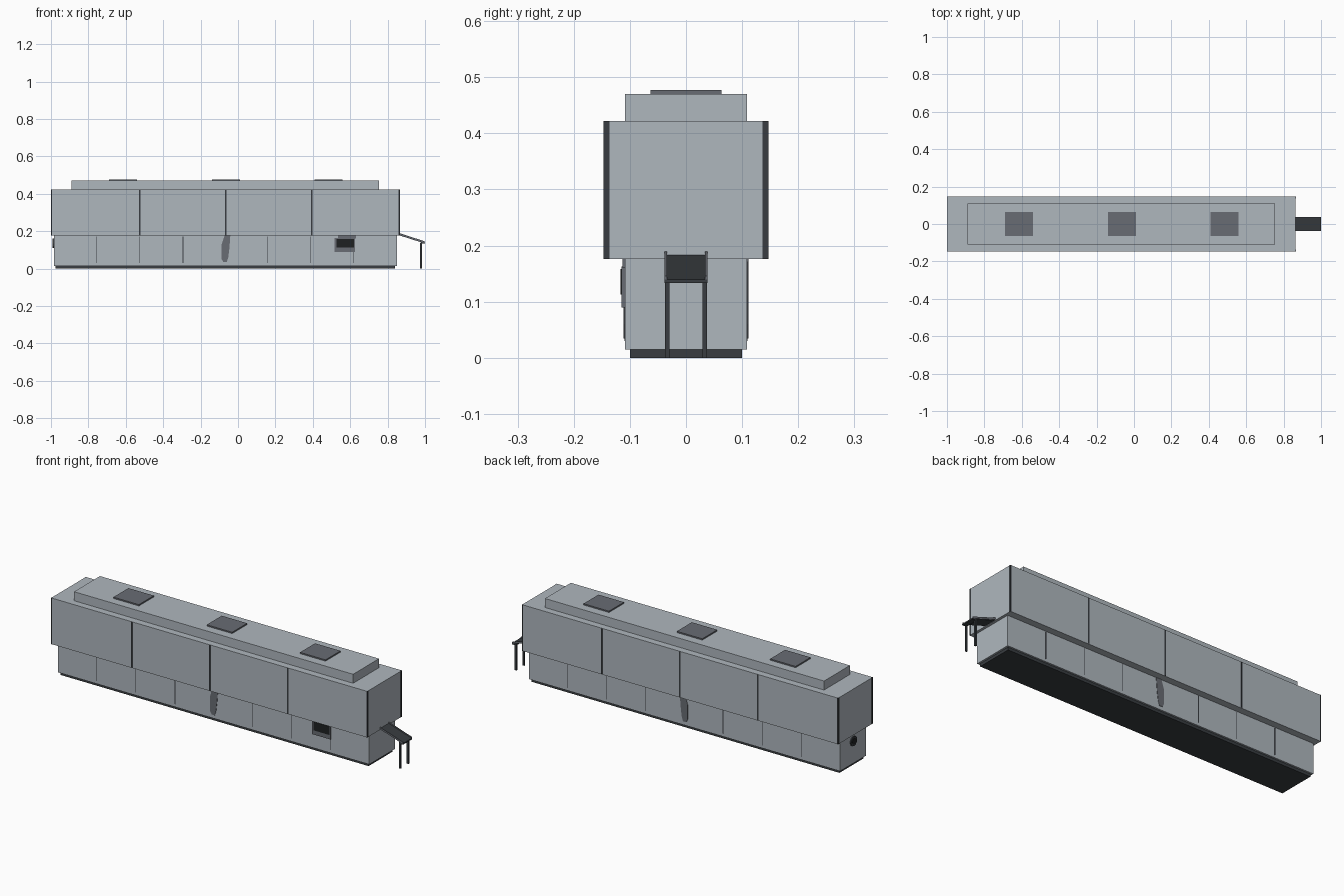
import bpy, bmesh, math
from mathutils import Matrix, Vector

if "Cube" in bpy.data.objects:
    bpy.data.objects.remove(bpy.data.objects["Cube"])


def material(name, col):
    m = bpy.data.materials.new(name)
    m.diffuse_color = (*col, 1)
    m.use_nodes = True
    m.node_tree.nodes["Principled BSDF"].inputs["Base Color"].default_value = m.diffuse_color
    return m


HULL = material("pale blue grey", (0.43, 0.475, 0.515))
GREY = material("mid grey", (0.14, 0.15, 0.172))
DARK = material("dark slate", (0.04, 0.046, 0.052))
BLACK = material("near black", (0.013, 0.015, 0.016))


def finish(name, bm, mat):
    bmesh.ops.recalc_face_normals(bm, faces=bm.faces)
    me = bpy.data.meshes.new(name)
    bm.to_mesh(me)
    bm.free()
    me.materials.append(mat)
    ob = bpy.data.objects.new(name, me)
    bpy.context.collection.objects.link(ob)
    return ob


def box(name, x, y, z, mat):
    """Box from (min, max) pairs."""
    bm = bmesh.new()
    size = Vector((x[1] - x[0], y[1] - y[0], z[1] - z[0]))
    mid = Vector((sum(x), sum(y), sum(z))) / 2
    bmesh.ops.create_cube(bm, size=1, matrix=Matrix.Translation(mid) @ Matrix.Diagonal((*size, 1)))
    return finish(name, bm, mat)


def prism(name, pts, y0, y1, mat):
    """Outline in x and z, extruded along y."""
    bm = bmesh.new()
    f = bm.faces.new([bm.verts.new((x, y0, z)) for x, z in pts])
    r = bmesh.ops.extrude_face_region(bm, geom=[f])
    verts = [v for v in r["geom"] if isinstance(v, bmesh.types.BMVert)]
    bmesh.ops.translate(bm, verts=verts, vec=(0, y1 - y0, 0))
    return finish(name, bm, mat)


# Main body, stacked from the ground up
box("base_skid", (-0.975, 0.84), (-0.10, 0.10), (0, 0.016), DARK)
box("lower_hull", (-0.985, 0.85), (-0.109, 0.109), (0.015, 0.178), HULL)
box("upper_hull", (-0.999, 0.864), (-0.146, 0.146), (0.176, 0.422), HULL)
box("roof_deck", (-0.89, 0.755), (-0.109, 0.109), (0.42, 0.47), HULL)

# Roof hatches
for x in (-0.615, -0.065, 0.485):
    box("roof_hatch", (x - 0.075, x + 0.075), (-0.063, 0.063), (0.468, 0.477), GREY)

for s in (-1, 1):
    # Corner posts and upper panel seams
    for x0, x1 in ((-1.0, -0.994), (0.859, 0.865)):
        box("corner_post", (x0, x1), sorted((s * 0.136, s * 0.147)), (0.176, 0.422), DARK)
    for x in (-0.525, -0.065, 0.395):
        box("upper_seam", (x - 0.004, x + 0.004), sorted((s * 0.14, s * 0.1467)), (0.178, 0.421), DARK)
    # Lower panel seams
    for x in (-0.755, -0.525, -0.295, 0.16, 0.39, 0.62):
        w = 0.003 if x == -0.295 else 0.0015
        box("lower_seam", (x - w, x + w), sorted((s * 0.105, s * 0.1096)), (0.03, 0.172), DARK)
    # Worn shield-shaped plate
    plate = [(-0.087, 0.05), (-0.078, 0.034), (-0.06, 0.034), (-0.052, 0.06), (-0.046, 0.11),
             (-0.041, 0.177), (-0.072, 0.177), (-0.087, 0.13)]
    prism("shield_plate", plate, s * 0.107, s * 0.111, GREY)

# Service window with hood
box("window_frame", (0.517, 0.625), (-0.115, -0.105), (0.09, 0.163), GREY)
box("window_hood", (0.535, 0.63), (-0.113, -0.105), (0.16, 0.177), GREY)
box("window_opening", (0.527, 0.62), (-0.1165, -0.112), (0.113, 0.158), BLACK)

# Round port on the left end
for name, r, depth, mat in (("port_ring", 0.026, 0.006, DARK), ("port_glass", 0.017, 0.008, BLACK)):
    bm = bmesh.new()
    rot = Matrix.Translation((-0.985, 0, 0.135)) @ Matrix.Rotation(math.pi / 2, 4, "Y")
    bmesh.ops.create_cone(bm, cap_ends=True, segments=12, radius1=r, radius2=r, depth=2 * depth, matrix=rot)
    finish(name, bm, mat)

# Sloping end ramp with side rails, lip and legs
prism("ramp_plate", [(0.862, 0.184), (1.0, 0.14), (1.0, 0.134), (0.862, 0.178)], -0.034, 0.034, DARK)
box("ramp_lip", (0.975, 1.0), (-0.038, 0.038), (0.133, 0.14), DARK)
for s in (-1, 1):
    rail = [(0.862, 0.19), (0.998, 0.146), (0.998, 0.136), (0.862, 0.18)]
    prism("ramp_rail", rail, s * 0.034, s * 0.038, GREY)
    box("ramp_leg", (0.974, 0.984), sorted((s * 0.029, s * 0.037)), (0, 0.138), DARK)
